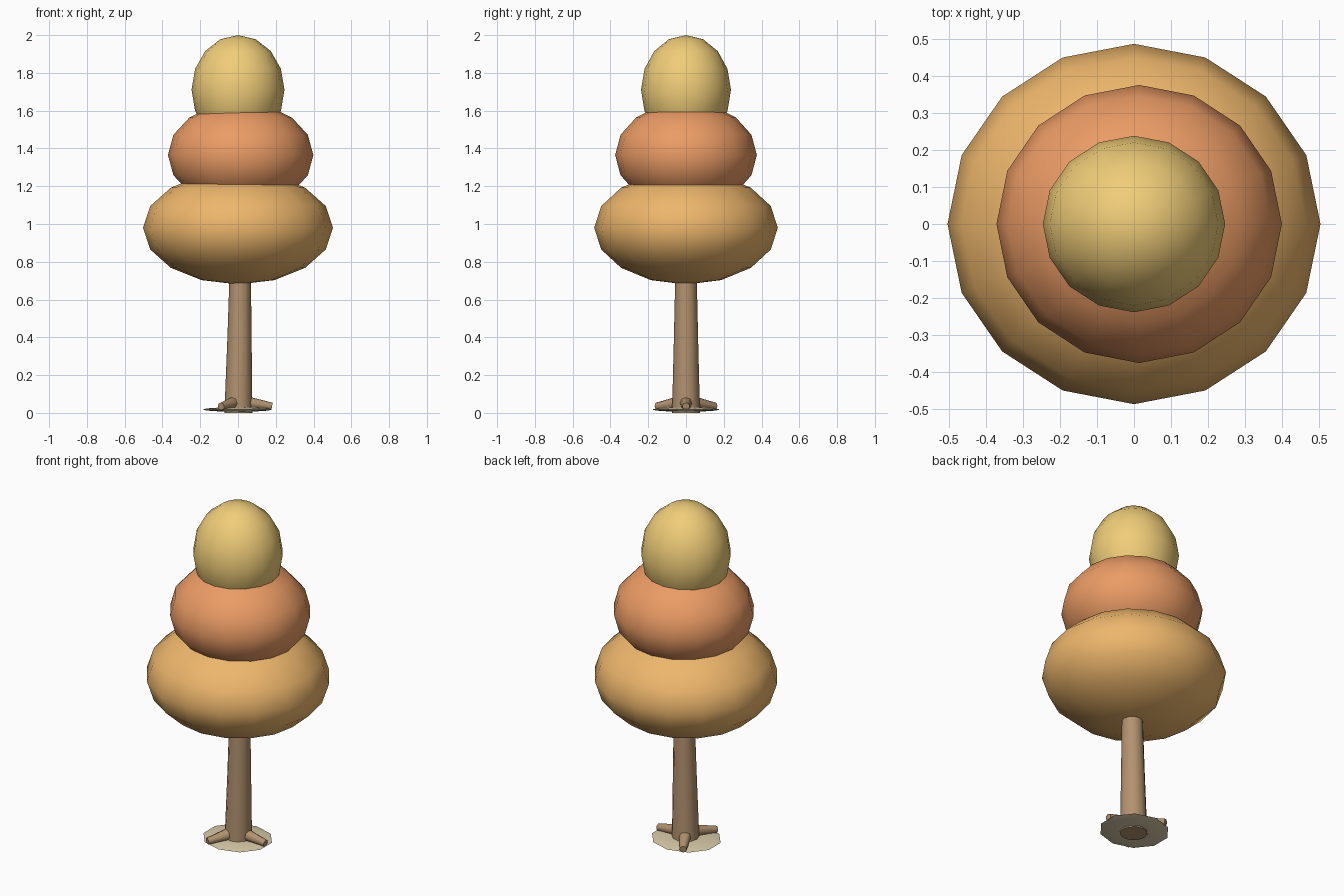
import bpy, bmesh, math
from mathutils import Vector, Matrix

if "Cube" in bpy.data.objects:
    bpy.data.objects.remove(bpy.data.objects["Cube"])


def material(name, rgb):
    m = bpy.data.materials.new(name)
    m.diffuse_color = (*rgb, 1)
    m.use_nodes = True
    m.node_tree.nodes["Principled BSDF"].inputs["Base Color"].default_value = m.diffuse_color
    return m


def finish(name, bm, mat, angle):
    me = bpy.data.meshes.new(name)
    bmesh.ops.recalc_face_normals(bm, faces=bm.faces)
    bm.to_mesh(me)
    bm.free()
    ob = bpy.data.objects.new(name, me)
    bpy.context.collection.objects.link(ob)
    me.materials.append(mat)
    bpy.ops.object.select_all(action='DESELECT')
    ob.select_set(True)
    bpy.context.view_layer.objects.active = ob
    bpy.ops.object.shade_smooth_by_angle(angle=math.radians(angle))
    return ob


def blob(name, centre, radii, mat, segs=16, rings=8, angle=60):
    bm = bmesh.new()
    bmesh.ops.create_uvsphere(bm, u_segments=segs, v_segments=rings, radius=1)
    bmesh.ops.transform(bm, verts=bm.verts,
                        matrix=Matrix.Translation(centre) @ Matrix.Diagonal((*radii, 1)))
    return finish(name, bm, mat, angle)


def taper(name, stations, segs, mat):
    """Capped tube through (point, radius) stations."""
    bm = bmesh.new()
    axis = Vector(stations[-1][0]) - Vector(stations[0][0])
    rot = axis.to_track_quat('Z', 'Y')
    if abs(axis.z) > 0.9 * axis.length:
        rot.identity()
    loops = []
    for p, r in stations:
        ring = []
        for i in range(segs):
            a = 2 * math.pi * i / segs
            ring.append(bm.verts.new(Vector(p) + rot @ Vector((r * math.cos(a), r * math.sin(a), 0))))
        loops.append(ring)
    for a, b in zip(loops, loops[1:]):
        for i in range(segs):
            j = (i + 1) % segs
            bm.faces.new((a[i], a[j], b[j], b[i]))
    bm.faces.new(loops[0])
    bm.faces.new(loops[-1])
    return finish(name, bm, mat, 50)


bark = material("bark", (0.45, 0.29, 0.16))
soil = material("soil", (0.70, 0.60, 0.40))
amber = material("amber_leaves", (0.85, 0.47, 0.15))
rust = material("rust_leaves", (0.83, 0.33, 0.13))
gold = material("gold_leaves", (0.87, 0.61, 0.19))

# Ground patch
blob("ground_patch", (-0.002, 0, 0.018), (0.195, 0.179, 0.012), soil, 10, 6, 40)

# Trunk, leaning slightly to the right
taper("trunk", [((0.002, 0, 0), 0.074), ((0.008, 0, 0.4), 0.064),
                ((0.013, 0, 0.85), 0.054)], 12, bark)

# Three roots spread evenly round the trunk
for k in range(3):
    a = math.radians(120 * k)
    d = Vector((math.cos(a), math.sin(a), 0))
    taper(f"root_{k + 1}", [(d * 0.03 + Vector((0, 0, 0.056)), 0.036),
                            (d * 0.18 + Vector((0, 0, 0.034)), 0.020)], 8, bark)

# Canopy of three stacked foliage masses
blob("lower_foliage", (0, 0, 0.98), (0.503, 0.486, 0.30), amber)
blob("middle_foliage", (0.014, 0, 1.365), (0.385, 0.375, 0.28), rust)
blob("top_foliage", (0, 0, 1.71), (0.246, 0.238, 0.29), gold)
